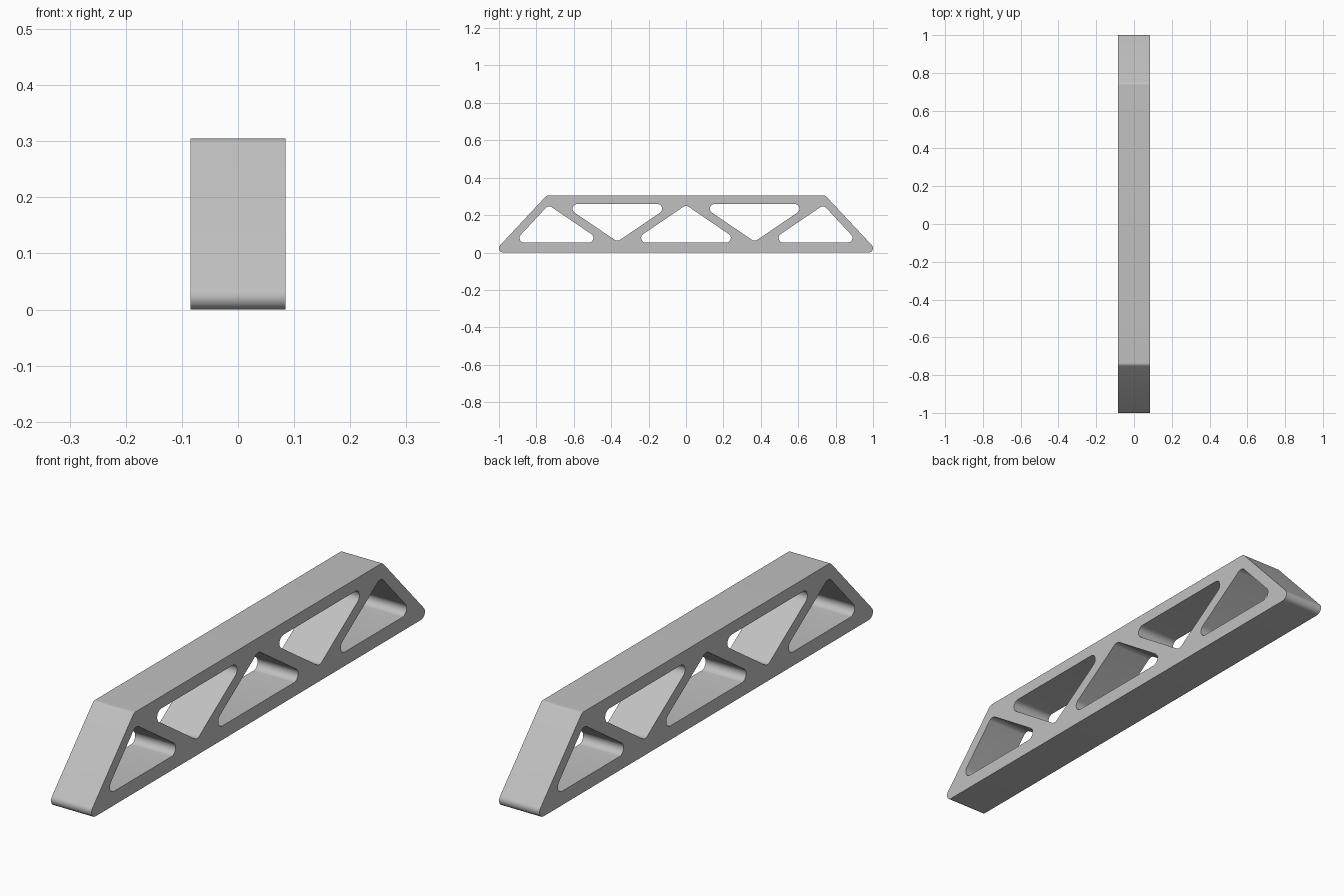
import bpy, bmesh, math
from mathutils import Vector, Matrix

cube = bpy.data.objects.get("Cube")
if cube:
    bpy.data.objects.remove(cube, do_unlink=True)

HALF_WIDTH = 0.085
STEPS = 10


def fillet(corners, radius):
    """Round every corner of a convex outline with a tangent arc."""
    points = []
    for i, corner in enumerate(corners):
        p = Vector(corner)
        a = (Vector(corners[i - 1]) - p).normalized()
        b = (Vector(corners[(i + 1) % len(corners)]) - p).normalized()
        half = a.angle(b) / 2
        centre = p + (a + b).normalized() * radius / math.sin(half)
        start = p + a * radius / math.tan(half) - centre
        end = p + b * radius / math.tan(half) - centre
        sweep = start.angle(end)
        for k in range(STEPS + 1):
            t = sweep * k / STEPS
            points.append(centre + (start * math.sin(sweep - t) + end * math.sin(t)) / math.sin(sweep))
    return points


def mirrored(corners):
    return [(-y, z) for y, z in reversed(corners)]


# Side outline and the triangular openings between the webs
outline = [(-1.03, 0), (1.03, 0), (0.745, 0.305), (-0.745, 0.305)]
end_hole = [(-0.9225, 0.053), (-0.439, 0.053), (-0.735, 0.254)]
upper_hole = [(-0.663, 0.259), (-0.367, 0.058), (-0.071, 0.259)]
middle_hole = [(-0.296, 0.053), (0.296, 0.053), (0, 0.254)]
loops = [fillet(outline, 0.023)]
for hole in (end_hole, upper_hole, middle_hole, mirrored(end_hole), mirrored(upper_hole)):
    loops.append(fillet(hole, 0.025))

# Filled profile, extruded across the width
curve = bpy.data.curves.new("truss_profile", 'CURVE')
curve.dimensions = '2D'
curve.fill_mode = 'BOTH'
curve.extrude = HALF_WIDTH
for loop in loops:
    spline = curve.splines.new('POLY')
    spline.points.add(len(loop) - 1)
    for point, co in zip(spline.points, loop):
        point.co = (co.x, co.y, 0, 1)
    spline.use_cyclic_u = True

truss = bpy.data.objects.new("truss_beam", curve)
bpy.context.collection.objects.link(truss)
bpy.ops.object.select_all(action='DESELECT')
truss.select_set(True)
bpy.context.view_layer.objects.active = truss
bpy.ops.object.convert(target='MESH')
truss = bpy.context.object
truss.name = "truss_beam"

# Stand the profile up: its length along y, height along z, width along x
mesh = truss.data
bm = bmesh.new()
bm.from_mesh(mesh)
bm.transform(Matrix(((0, 0, 1, 0), (1, 0, 0, 0), (0, 1, 0, 0), (0, 0, 0, 1))))
bmesh.ops.remove_doubles(bm, verts=bm.verts, dist=1e-5)
bmesh.ops.recalc_face_normals(bm, faces=bm.faces)
bm.to_mesh(mesh)
bm.free()

# Plain grey
grey = bpy.data.materials.new("grey")
grey.use_nodes = True
colour = (0.53, 0.53, 0.53, 1)
grey.diffuse_color = colour
grey.node_tree.nodes["Principled BSDF"].inputs["Base Color"].default_value = colour
mesh.materials.clear()
mesh.materials.append(grey)

bpy.ops.object.shade_smooth_by_angle(angle=math.radians(30))
